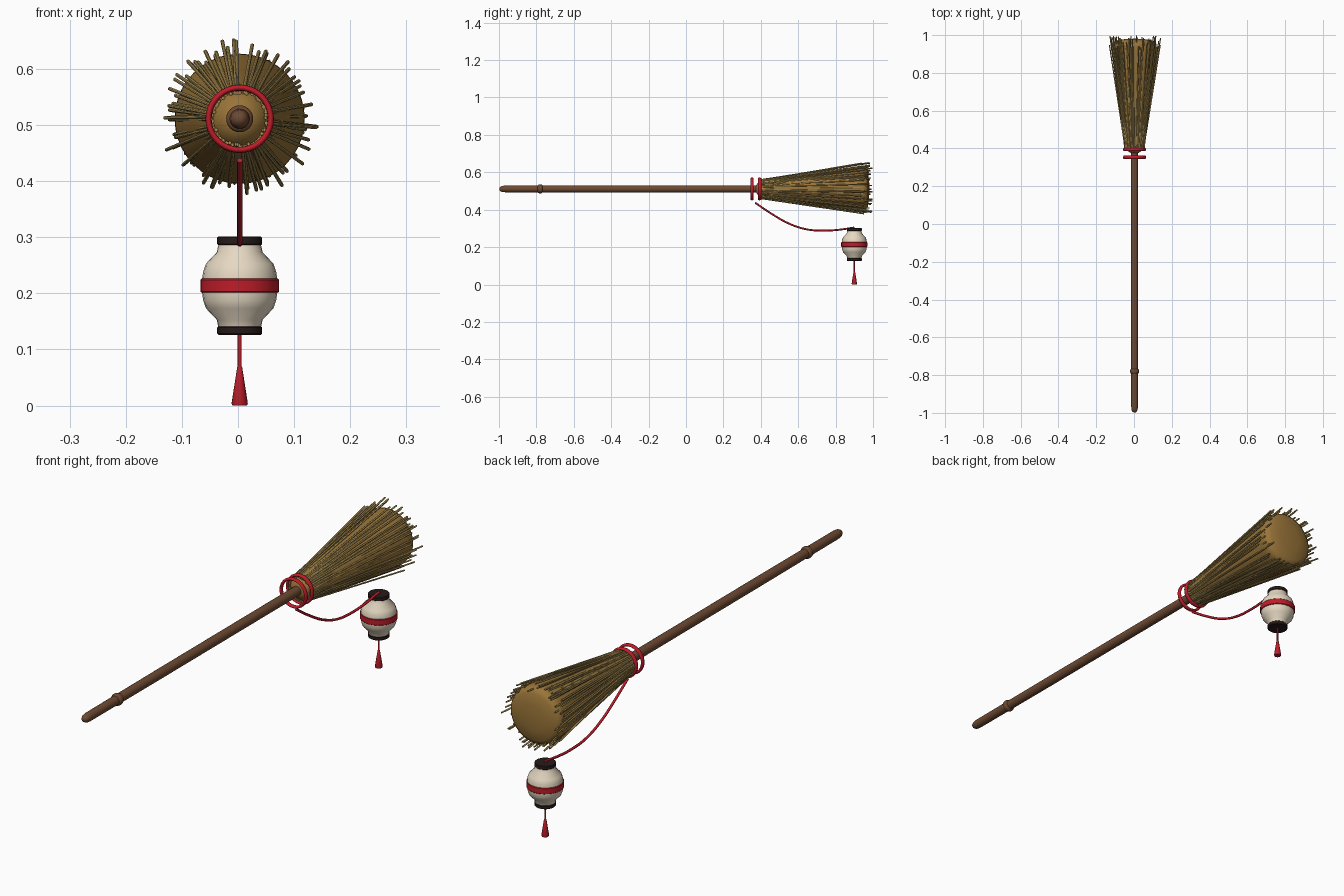
import bpy, bmesh, math, random
from mathutils import Vector, Matrix

random.seed(7)
if "Cube" in bpy.data.objects:
    bpy.data.objects.remove(bpy.data.objects["Cube"], do_unlink=True)

AXIS_X = 0.003     # sideways position of the whole broom
AXIS_Z = 0.511     # height of the broom axis
LANTERN_Y = 0.9    # lantern position under the bristles


def material(name, color):
    m = bpy.data.materials.new(name)
    m.use_nodes = True
    m.diffuse_color = (*color, 1)
    m.node_tree.nodes["Principled BSDF"].inputs["Base Color"].default_value = (*color, 1)
    return m


WOOD = material("brown wood", (0.155, 0.068, 0.032))
STRAW = material("golden straw", (0.32, 0.175, 0.04))
TWIG = material("olive straw", (0.34, 0.235, 0.075))
RED = material("red cord", (0.51, 0.012, 0.022))
PAPER = material("cream paper", (0.79, 0.69, 0.54))
DARK = material("dark lacquer", (0.02, 0.011, 0.01))


def finish(bm, name, mat, angle=40):
    bmesh.ops.recalc_face_normals(bm, faces=bm.faces)
    mesh = bpy.data.meshes.new(name)
    bm.to_mesh(mesh)
    bm.free()
    mesh.materials.append(mat)
    ob = bpy.data.objects.new(name, mesh)
    bpy.context.scene.collection.objects.link(ob)
    bpy.ops.object.select_all(action='DESELECT')
    ob.select_set(True)
    bpy.context.view_layer.objects.active = ob
    bpy.ops.object.shade_smooth_by_angle(angle=math.radians(angle))
    return ob


def lathe(name, profile, mat, along_y=False, sides=24, angle=40):
    """Spin (radius, distance) points about the broom axis or the lantern axis."""
    bm = bmesh.new()
    rings = []
    for r, d in profile:
        ring = []
        for i in range(sides):
            a = math.tau * i / sides
            u, v = AXIS_X + r * math.cos(a), r * math.sin(a)
            co = (u, d, AXIS_Z + v) if along_y else (u, LANTERN_Y + v, d)
            ring.append(bm.verts.new(co))
        rings.append(ring)
    for a, b in zip(rings, rings[1:]):
        for i in range(sides):
            j = (i + 1) % sides
            bm.faces.new((a[i], a[j], b[j], b[i]))
    bm.faces.new(rings[0])
    bm.faces.new(rings[-1])
    return finish(bm, name, mat, angle)


def binding(name, y, radius, thick, width, sides=40, tube=10):
    """Ring around the broom axis with an oval cross-section."""
    bm = bmesh.new()
    grid = []
    for i in range(sides):
        a = math.tau * i / sides
        row = []
        for k in range(tube):
            t = math.tau * k / tube
            r = radius + thick * math.cos(t)
            row.append(bm.verts.new((AXIS_X + r * math.cos(a), y + width * math.sin(t),
                                     AXIS_Z + r * math.sin(a))))
        grid.append(row)
    for i in range(sides):
        for k in range(tube):
            n, m = (i + 1) % sides, (k + 1) % tube
            bm.faces.new((grid[i][k], grid[n][k], grid[n][m], grid[i][m]))
    return finish(bm, name, RED, 60)


# Handle with a rounded tip and a raised knot
lathe("handle", [(0.004, -0.998), (0.011, -0.994), (0.016, -0.984), (0.018, -0.965),
                 (0.019, -0.5), (0.019, 0.42)], WOOD, True, angle=60)
lathe("handle_knot", [(0.018, -0.793), (0.022, -0.79), (0.024, -0.784), (0.024, -0.776),
                      (0.022, -0.77), (0.018, -0.767)], WOOD, True, angle=70)

# Solid straw bundle with a tapered root and a softly domed end
lathe("straw_core", [(0.018, 0.374), (0.034, 0.385), (0.046, 0.398), (0.053, 0.415),
                     (0.084, 0.65), (0.107, 0.85), (0.115, 0.92), (0.116, 0.945),
                     (0.111, 0.962), (0.095, 0.972), (0.05, 0.979), (0.005, 0.981)],
      STRAW, True, 40, 60)

# Loose bristles fanned around the bundle, many half sunk into it
bm = bmesh.new()
COUNT = 96
for i in range(COUNT):
    a = math.tau * (i + random.uniform(-0.4, 0.4)) / COUNT
    b = a + random.uniform(-0.06, 0.06)
    r0, r1 = random.uniform(0.046, 0.052), random.triangular(0.106, 0.146, 0.113)
    start = Vector((AXIS_X + r0 * math.cos(a), random.uniform(0.388, 0.402),
                    AXIS_Z + r0 * math.sin(a)))
    end = Vector((AXIS_X + r1 * math.cos(b), random.uniform(0.93, 0.998),
                  AXIS_Z + r1 * math.sin(b)))
    way = end - start
    place = Matrix.Translation((start + end) / 2) @ way.to_track_quat('Z', 'Y').to_matrix().to_4x4()
    bmesh.ops.create_cone(bm, cap_ends=True, segments=6, radius1=0.0034, radius2=0.0034,
                          depth=way.length, matrix=place)
finish(bm, "bristles", TWIG, 65)

# Red binding rings
for name, y in (("front_binding", 0.353), ("rear_binding", 0.394)):
    binding(name, y, 0.0555, 0.0055, 0.009)

# Hanging cord sagging from the front binding to the lantern
curve = bpy.data.curves.new("lantern_cord", 'CURVE')
curve.dimensions = '3D'
curve.bevel_depth = 0.005
curve.bevel_resolution = 2
curve.use_fill_caps = True
curve.resolution_u = 6
path = [(0.37, 0.437), (0.45, 0.383), (0.55, 0.326), (0.64, 0.296),
        (0.73, 0.288), (0.82, 0.293), (LANTERN_Y, 0.305)]
spline = curve.splines.new('BEZIER')
spline.bezier_points.add(len(path) - 1)
for p, (y, z) in zip(spline.bezier_points, path):
    p.co = (AXIS_X, y, z)
    p.handle_left_type = p.handle_right_type = 'AUTO'
curve.materials.append(RED)
bpy.context.scene.collection.objects.link(bpy.data.objects.new("lantern_cord", curve))

# Paper lantern: bulging body, red belt, dark rims
MID = 0.213
half = [(0.067, 0.012), (0.065, 0.026), (0.060, 0.040), (0.041, 0.060), (0.037, 0.078)]
body = [(r, MID - d) for r, d in reversed(half)] + [(r, MID + d) for r, d in half]
lathe("lantern_body", body, PAPER)
lathe("lantern_belt", [(0.068, 0.201), (0.070, 0.203), (0.070, 0.224), (0.068, 0.226)], RED)
for name, z in (("lantern_bottom_rim", 0.126), ("lantern_top_rim", 0.286)):
    lathe(name, [(0.038, z), (0.040, z + 0.002), (0.040, z + 0.013), (0.038, z + 0.015)], DARK)

# Tassel below the lantern
lathe("tassel_string", [(0.0035, 0.06), (0.0035, 0.128)], RED, sides=10)
lathe("tassel", [(0.013, 0), (0.0145, 0.004), (0.0045, 0.068), (0.002, 0.072)], RED, sides=16)
